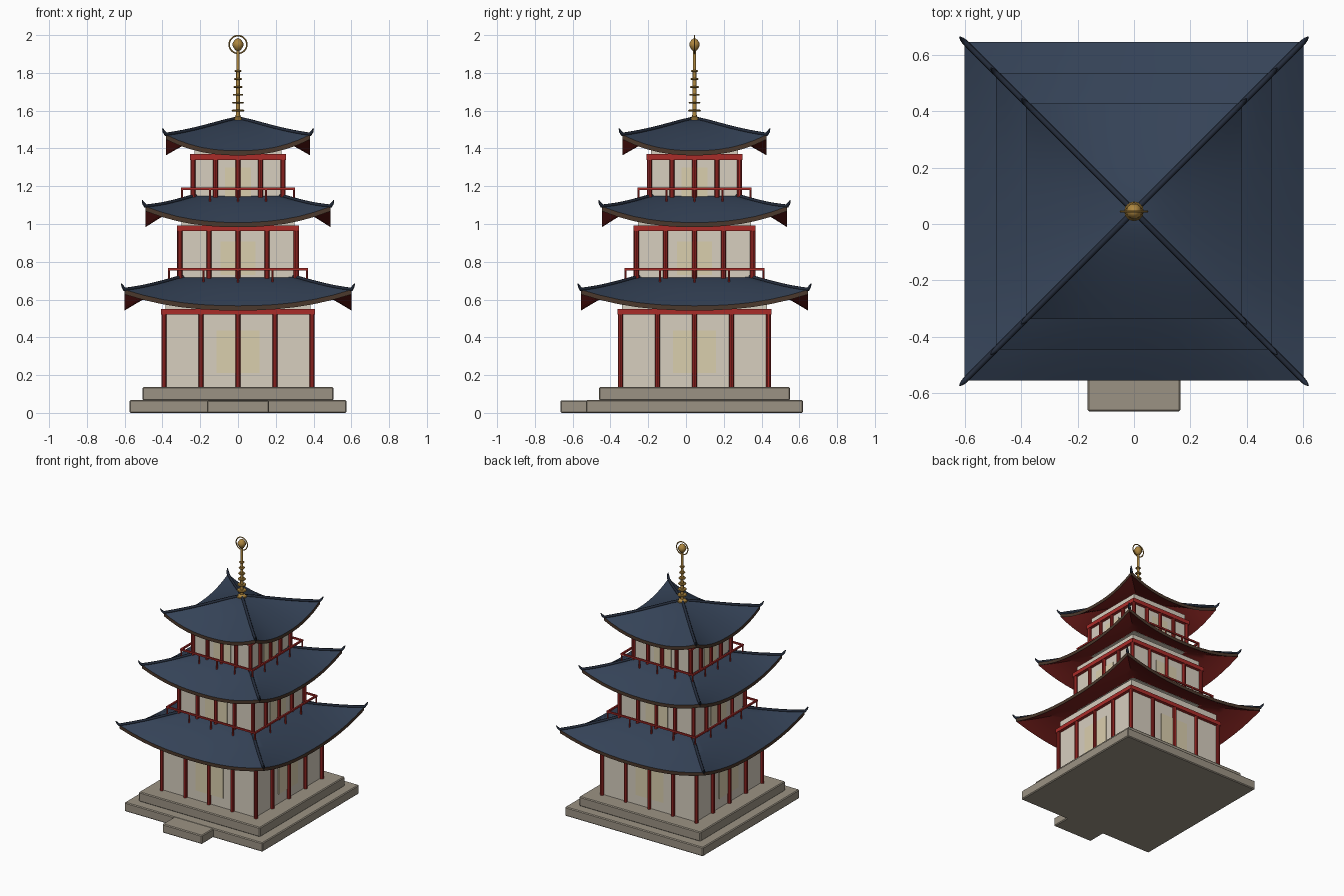
import bpy, bmesh, math
from mathutils import Vector, Matrix

if "Cube" in bpy.data.objects:
    bpy.data.objects.remove(bpy.data.objects["Cube"])

CY = 0.045  # tower axis in y (the front step shifts it back)

def material(name, rgb):
    m = bpy.data.materials.new(name)
    m.diffuse_color = (*rgb, 1)
    m.use_nodes = True
    m.node_tree.nodes["Principled BSDF"].inputs["Base Color"].default_value = m.diffuse_color
    return m

STONE = material("stone", (0.33, 0.29, 0.23))
RED = material("red_lacquer", (0.40, 0.025, 0.022))
SOFFIT = material("dark_red", (0.20, 0.015, 0.013))
PLASTER = material("plaster", (0.68, 0.62, 0.52))
PANEL = material("paper_panel", (0.70, 0.62, 0.42))
TILE = material("blue_tile", (0.035, 0.055, 0.095))
RIDGE = material("ridge_tile", (0.018, 0.026, 0.045))
FASCIA = material("fascia", (0.07, 0.04, 0.025))
GOLD = material("gold", (0.42, 0.24, 0.05))

def finish(name, bm, *mats, smooth=False):
    me = bpy.data.meshes.new(name)
    bm.to_mesh(me)
    bm.free()
    ob = bpy.data.objects.new(name, me)
    bpy.context.collection.objects.link(ob)
    for m in mats:
        me.materials.append(m)
    if smooth:
        bpy.ops.object.select_all(action='DESELECT')
        ob.select_set(True)
        bpy.context.view_layer.objects.active = ob
        bpy.ops.object.shade_smooth_by_angle(angle=math.radians(35))
    return ob

def add_box(bm, x0, x1, y0, y1, z0, z1, rot=0):
    mat = (Matrix.Translation((0, CY, 0)) @ Matrix.Rotation(rot, 4, 'Z')
           @ Matrix.Translation(((x0 + x1) / 2, (y0 + y1) / 2, (z0 + z1) / 2))
           @ Matrix.Diagonal((x1 - x0, y1 - y0, z1 - z0, 1)))
    bmesh.ops.create_cube(bm, size=1, matrix=mat)

def add_post(bm, x, y, r, z0, z1, rot=0, sides=10):
    mat = (Matrix.Translation((0, CY, 0)) @ Matrix.Rotation(rot, 4, 'Z')
           @ Matrix.Translation((x, y, (z0 + z1) / 2)))
    bmesh.ops.create_cone(bm, cap_ends=True, segments=sides, radius1=r,
                          radius2=r, depth=z1 - z0, matrix=mat)

SIDES = [k * math.pi / 2 for k in range(4)]

def slab(name, x, y0, y1, z0, z1):
    bm = bmesh.new()
    add_box(bm, -x, x, y0, y1, z0, z1)
    ob = finish(name, bm, STONE)
    b = ob.modifiers.new("bevel", 'BEVEL')
    b.width, b.segments = 0.006, 1

def storey(tag, half, z0, z1, core_top, panel):
    # plaster walls
    bm = bmesh.new()
    w = half - 0.008
    add_box(bm, -w, w, -w, w, z0, core_top)
    finish(tag + "_walls", bm, PLASTER)
    # columns and top beams on four sides
    cols, beams, panels = bmesh.new(), bmesh.new(), bmesh.new()
    pw, pz0, pz1 = panel
    for a in SIDES:
        for k in (-1, -0.5, 0, 0.5):
            add_post(cols, k * half, -half, 0.014, z0, z1, a)
        add_box(beams, -half - 0.015, half + 0.015, -half - 0.015, -half + 0.015,
                z1 - 0.03, z1, a)
        add_box(panels, -pw, pw, -w - 0.005, -w + 0.005, pz0, pz1, a)
    finish(tag + "_columns", cols, RED, smooth=True)
    finish(tag + "_beams", beams, RED)
    finish(tag + "_panels", panels, PANEL)

def railing(tag, half, z0, z1):
    bm = bmesh.new()
    for a in SIDES:
        for k in (-1, -0.5, 0, 0.5):
            add_post(bm, k * half, -half, 0.006, z0, z1 - 0.006, a, 8)
        add_box(bm, -half - 0.006, half + 0.006, -half - 0.006, -half + 0.006,
                z1 - 0.012, z1, a)
    finish(tag + "_railing", bm, RED)

def roof(tag, half, inner, z_eave, z_top, lift, thick=0.025, nu=8, nt=12):
    def point(u, t, dz=0):
        h = inner + (half - inner) * u
        z = z_eave + (z_top - z_eave) * (1 - u ** 1.3) + lift * u ** 2 * abs(t) ** 2.3
        return Vector((h * t, -h, z + dz))
    # curved shell: tiled top, red underside, fascia at the eave
    bm = bmesh.new()
    for a in SIDES:
        rot = Matrix.Translation((0, CY, 0)) @ Matrix.Rotation(a, 4, 'Z')
        rows = []
        for dz in (0, -thick):
            rows.append([[bm.verts.new(rot @ point(i / nu, 2 * j / nt - 1, dz))
                          for j in range(nt + 1)] for i in range(nu + 1)])
        top, low = rows
        for j in range(nt):
            for i in range(nu):
                bm.faces.new((top[i][j], top[i + 1][j], top[i + 1][j + 1], top[i][j + 1]))
                f = bm.faces.new((low[i][j], low[i][j + 1], low[i + 1][j + 1], low[i + 1][j]))
                f.material_index = 1
            f = bm.faces.new((top[nu][j], low[nu][j], low[nu][j + 1], top[nu][j + 1]))
            f.material_index = 2
    bmesh.ops.remove_doubles(bm, verts=bm.verts, dist=0.0002)
    bmesh.ops.holes_fill(bm, edges=[e for e in bm.edges if e.is_boundary], sides=0)
    bmesh.ops.recalc_face_normals(bm, faces=bm.faces)
    finish(tag + "_roof", bm, TILE, SOFFIT, FASCIA, smooth=True)
    # hip ridges ending in upturned tips
    cu = bpy.data.curves.new(tag + "_hip_ridges", 'CURVE')
    cu.dimensions = '3D'
    cu.bevel_depth, cu.bevel_resolution, cu.use_fill_caps = 0.010, 1, True
    for a in SIDES:
        rot = Matrix.Translation((0, CY, 0)) @ Matrix.Rotation(a, 4, 'Z')
        pts = [(point(i / nu, 1, 0.002), 1) for i in range(nu + 1)]
        e = point(1, 1)
        pts.append((e + Vector((0.010, -0.010, 0.016)), 0.75))
        pts.append((e + Vector((0.017, -0.017, 0.032)), 0.3))
        sp = cu.splines.new('POLY')
        sp.points.add(len(pts) - 1)
        for q, (p, r) in zip(sp.points, pts):
            q.co = (*(rot @ p), 1)
            q.radius = r
    cu.materials.append(RIDGE)
    bpy.context.collection.objects.link(bpy.data.objects.new(tag + "_hip_ridges", cu))

# stone base and front step
slab("lower_plinth", 0.575, -0.575, 0.575, 0, 0.068)
slab("upper_plinth", 0.505, -0.505, 0.505, 0.066, 0.138)
slab("front_step", 0.165, -0.71, -0.56, 0, 0.066)

# three storeys
storey("ground", 0.392, 0.13, 0.55, 0.61, (0.115, 0.21, 0.435))
storey("middle", 0.308, 0.69, 0.992, 1.04, (0.092, 0.73, 0.908))
storey("upper", 0.238, 1.12, 1.37, 1.42, (0.07, 1.145, 1.30))
railing("middle", 0.365, 0.685, 0.767)
railing("upper", 0.296, 1.105, 1.193)

# three roofs
roof("ground", 0.60, 0.27, 0.567, 0.725, 0.085)
roof("middle", 0.49, 0.20, 1.008, 1.155, 0.085)
roof("upper", 0.382, 0.015, 1.388, 1.555, 0.085)

# spire: pole, stacked rings and jewel turned as one profile
def lathe(name, profile, segs):
    bm = bmesh.new()
    vs = [bm.verts.new((r, CY, z)) for r, z in profile]
    es = [bm.edges.new(p) for p in zip(vs, vs[1:])]
    bmesh.ops.spin(bm, geom=vs + es, cent=(0, CY, 0), axis=(0, 0, 1),
                   angle=2 * math.pi, steps=segs)
    bmesh.ops.remove_doubles(bm, verts=bm.verts, dist=0.0001)
    bmesh.ops.recalc_face_normals(bm, faces=bm.faces)
    return finish(name, bm, GOLD, smooth=True)

lathe("spire_pole", [(0, 1.53), (0.035, 1.53), (0.035, 1.56), (0.012, 1.57),
                     (0.008, 1.92), (0, 1.92)], 12)
for k in range(6):
    z, r = 1.60 + k * 0.042, 0.034 - k * 0.003
    lathe(f"spire_ring_{k + 1}", [(0, z - 0.005), (r - 0.004, z - 0.005), (r, z),
                                  (r - 0.004, z + 0.005), (0, z + 0.005)], 16)
lathe("spire_jewel", [(0, 1.912), (0.016, 1.922), (0.028, 1.942), (0.028, 1.958),
                      (0.016, 1.976), (0, 1.985)], 10)

# upright halo around the jewel
bpy.ops.mesh.primitive_torus_add(location=(0, CY, 1.95), rotation=(math.pi / 2, 0, 0),
                                 major_radius=0.047, minor_radius=0.004,
                                 major_segments=28, minor_segments=6)
halo = bpy.context.object
halo.name = "spire_halo"
halo.data.materials.append(GOLD)
bpy.ops.object.shade_smooth_by_angle()
